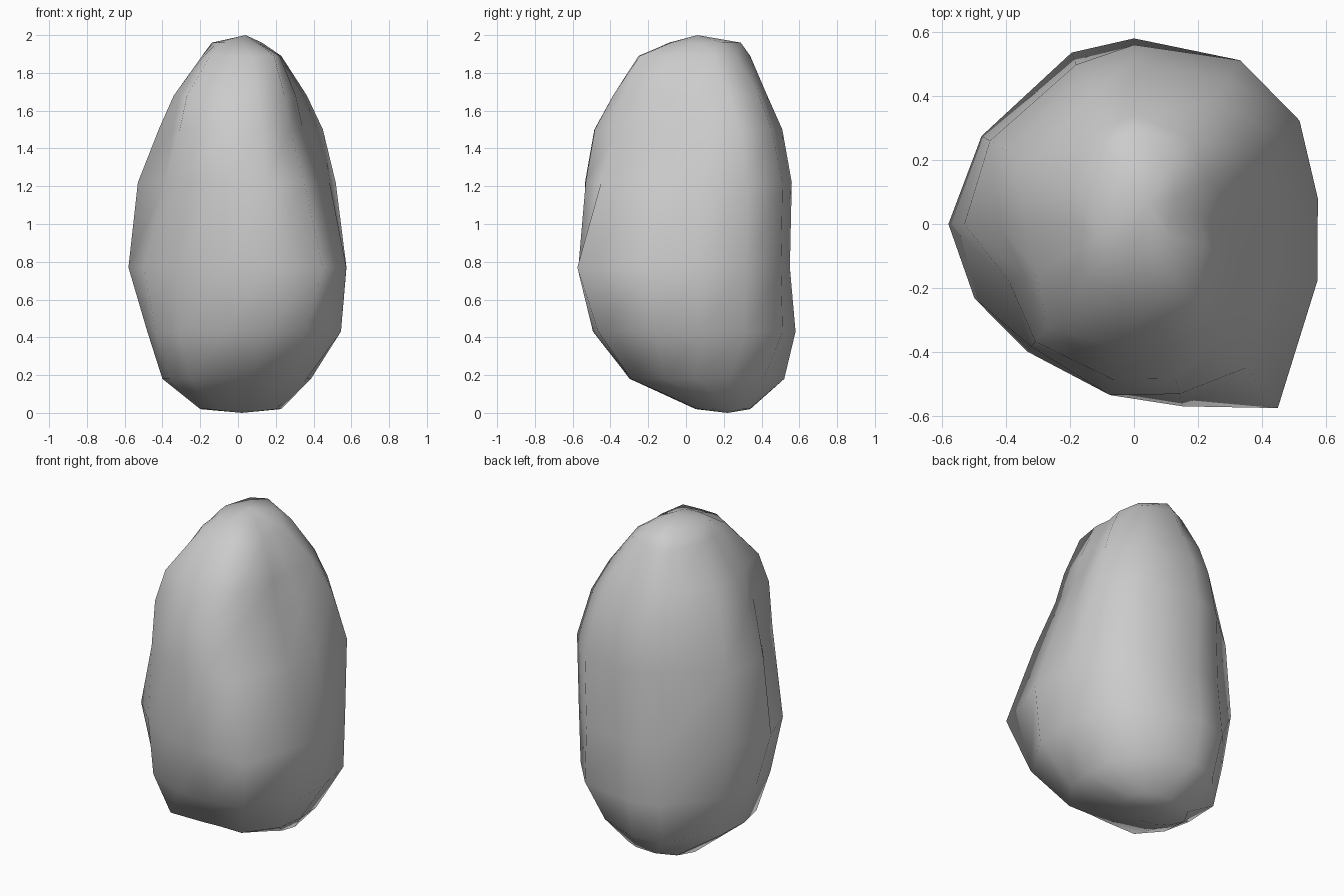
import bpy, bmesh
from math import radians, cos, sin

if "Cube" in bpy.data.objects:
    bpy.data.objects.remove(bpy.data.objects["Cube"])

# Directions of the rock's vertical ridges (308 degrees is the sharp front-right corner)
ANGLES = [8, 32, 57, 90, 110, 150, 180, 205, 230, 262, 285, 308, 343]

# Cross-sections: height, centre, radius in hundredths along each ridge
SECTIONS = [
    (0.02, (0.02, 0.20), [21, 19, 16, 14, 15, 19, 22, 20, 17, 15, 15, 16, 19]),
    (0.18, (0, 0), [39, 44, 49, 52, 51, 45, 40, 40, 39, 30, 30, 37, 38]),
    (0.43, (0, 0), [55, 59, 61, 58, 57, 50, 48, 48, 49, 49, 51, 59, 57]),
    (0.77, (0, 0), [58, 60, 60, 55, 54, 55, 58, 55, 52, 54, 59, 73, 60]),
    (1.22, (0, 0), [49, 61, 61, 56, 53, 52, 53, 43, 50, 54, 55, 57, 46]),
    (1.50, (0, 0), [40, 53, 54, 51, 48, 46, 42, 38, 48, 49, 50, 45, 36]),
    (1.68, (0, 0), [32, 43, 46, 43, 42, 38, 34, 34, 42, 39, 40, 40, 32]),
    (1.89, (0, 0), [21, 27, 32, 34, 31, 22, 19, 20, 23, 25, 26, 31, 23]),
    (1.96, (0, 0), [11, 15, 23, 29, 26, 16, 13, 12, 11, 9, 9, 10, 11]),
]


def ring(bm, height, centre, radii):
    return [bm.verts.new((centre[0] + r / 100 * cos(radians(a)),
                          centre[1] + r / 100 * sin(radians(a)), height))
            for a, r in zip(ANGLES, radii)]


# Boulder: loft the sections and close both ends with a blunt point
bm = bmesh.new()
rings = [ring(bm, *s) for s in SECTIONS]
base = bm.verts.new((0.02, 0.22, 0))
peak = bm.verts.new((0.04, 0.06, 2))
n = len(ANGLES)
for i in range(n):
    j = (i + 1) % n
    for low, high in zip(rings, rings[1:]):
        bm.faces.new((low[i], low[j], high[j], high[i]))
    bm.faces.new((rings[-1][i], rings[-1][j], peak))
    bm.faces.new((rings[0][j], rings[0][i], base))
bmesh.ops.recalc_face_normals(bm, faces=bm.faces)
for f in bm.faces:
    f.smooth = True

mesh = bpy.data.meshes.new("boulder")
bm.to_mesh(mesh)
bm.free()
boulder = bpy.data.objects.new("boulder", mesh)
bpy.context.collection.objects.link(boulder)
